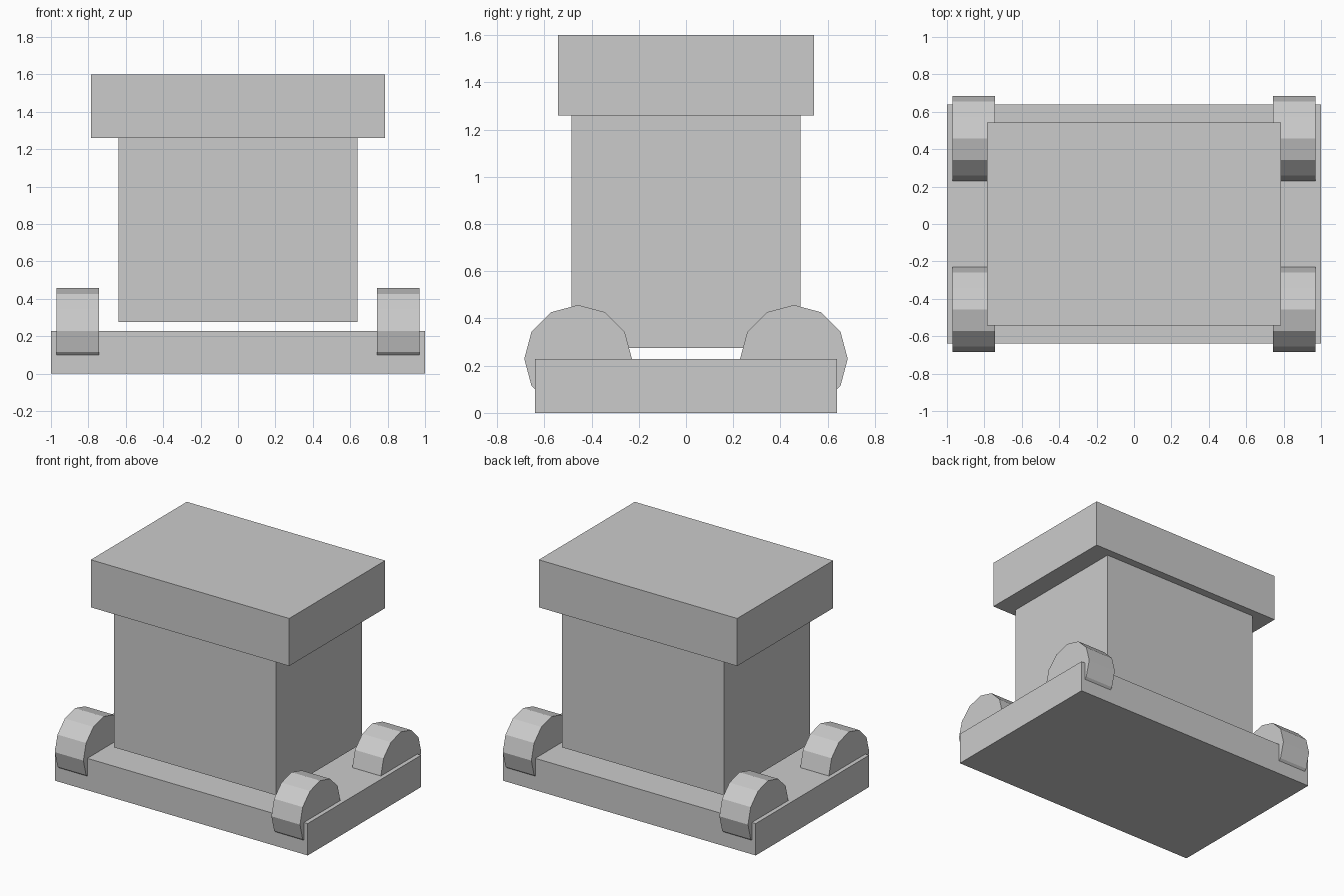
import bpy
import math

cube = bpy.data.objects.get("Cube")
if cube:
    bpy.data.objects.remove(cube, do_unlink=True)

GREY = (0.6, 0.6, 0.6, 1.0)
grey = bpy.data.materials.new("plain grey")
grey.use_nodes = True
grey.diffuse_color = GREY
grey.node_tree.nodes["Principled BSDF"].inputs["Base Color"].default_value = GREY


def box(name, width, depth, bottom, top):
    """Centred block standing between two heights."""
    bpy.ops.mesh.primitive_cube_add(size=1, location=(0, 0, (bottom + top) / 2))
    obj = bpy.context.object
    obj.name = name
    obj.scale = (width, depth, top - bottom)
    bpy.ops.object.transform_apply(location=False, rotation=False, scale=True)
    obj.data.materials.append(grey)


def wheel(name, x, y):
    """Twelve-sided wheel with its axle along x and a corner at the top."""
    bpy.ops.mesh.primitive_cylinder_add(
        vertices=12, radius=0.228, depth=0.226,
        location=(x, y, 0.229), rotation=(0, math.pi / 2, 0))
    obj = bpy.context.object
    obj.name = name
    obj.data.materials.append(grey)


# Base slab, raised body and overhanging lid
box("base", 2.0, 1.28, 0.0, 0.228)
box("body", 1.28, 0.97, 0.275, 1.26)
box("lid", 1.57, 1.085, 1.26, 1.6)

# Four wheels set into the corners of the base
for side, x in (("left", 0.857), ("right", -0.857)):
    for end, y in (("front", -0.457), ("back", 0.457)):
        wheel(f"{end}_{side}_wheel", x, y)
